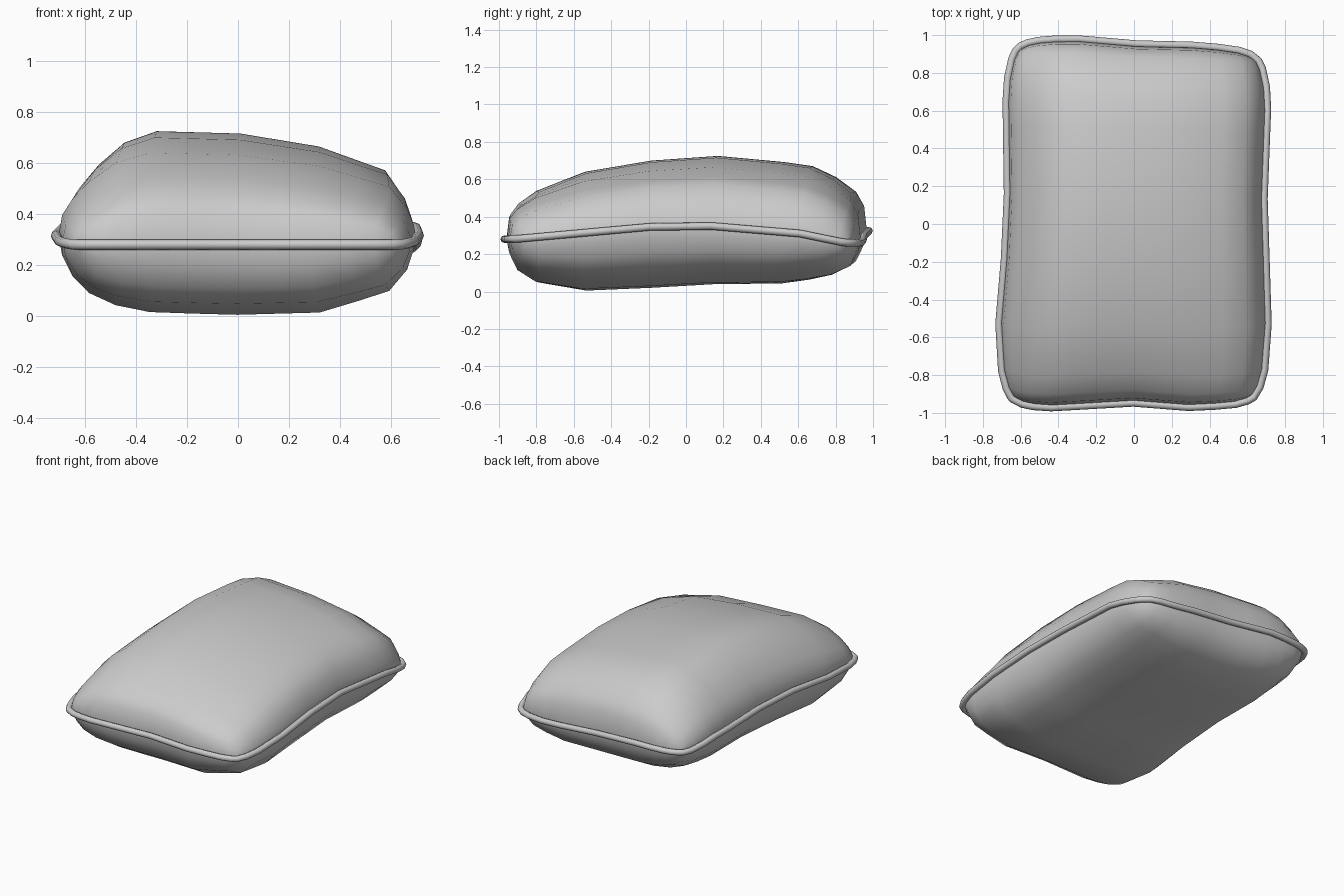
import bpy
import bmesh

old_cube = bpy.data.objects.get("Cube")
if old_cube:
    bpy.data.objects.remove(old_cube, do_unlink=True)


def table(points):
    """Return a piecewise linear function through the given points."""
    def evaluate(t):
        for (t_low, low), (t_high, high) in zip(points, points[1:]):
            if t <= t_high:
                return low + (high - low) * (t - t_low) / (t_high - t_low)
        return points[-1][1]
    return evaluate


def clamp(value):
    return max(0.0, min(1.0, value))


# Outline of the seam: side edges along the length, end edges across the width
left_edge = table([(-1, -.7), (-.6, -.717), (-.2, -.685), (.2, -.668), (.7, -.677), (1, -.67)])
right_edge = table([(-1, .69), (-.6, .71), (.2, .687), (.7, .707), (1, .705)])
front_edge = table([(-1, -.965), (-.7, -.973), (0, -.947), (.46, -.97), (1, -.955)])
back_edge = table([(-1, .97), (-.55, .982), (0, .952), (.5, .945), (1, .915)])

# Seam height and padding profiles
seam_height = table([(-1, .28), (-.57, .315), (-.2, .345), (.17, .35), (.7, .31), (.97, .26), (1, .26)])
top_across = table([(-1, 0), (-.98, .25), (-.92, .45), (-.83, .65), (-.68, .88), (-.49, 1), (0, .975),
                    (.46, .84), (.85, .59), (.95, .33), (.985, .14), (1, 0)])
top_along = table([(-1, 0), (-.985, .13), (-.94, .185), (-.84, .245), (-.57, .325), (-.2, .355),
                   (.17, .375), (.54, .37), (.7, .36), (.83, .325), (.94, .26), (.985, .17), (1, 0)])
under_across = table([(-1, 0), (-.97, .37), (-.86, .69), (-.7, .87), (-.48, .97), (0, 1),
                      (.48, .97), (.86, .69), (.97, .37), (1, 0)])
under_along = table([(-1, 0), (-.985, .08), (-.94, .175), (-.84, .245), (-.57, .31), (-.2, .325),
                     (.17, .31), (.54, .28), (.7, .25), (.83, .205), (.94, .14), (.985, .06), (1, 0)])

across = [-1, -.98, -.92, -.83, -.68, -.49, -.25, 0, .25, .46, .68, .85, .95, .985, 1]
along = [-1, -.985, -.94, -.84, -.57, -.2, .17, .54, .7, .83, .94, .985, 1]


def cushion_point(u, v, side):
    """Point on the padding; side is 1 for the top and -1 for the underside."""
    x = left_edge(v) + (right_edge(v) - left_edge(v)) * (u + 1) / 2
    y = front_edge(u) + (back_edge(u) - front_edge(u)) * (v + 1) / 2
    # Round the corners
    x *= 1 - .08 * v ** 12
    y *= 1 - .04 * u ** 12
    if side > 0:
        puff = top_across(u) * top_along(v)
    else:
        puff = under_across(u) * under_along(v)
    # The back seam climbs towards one corner
    climb = .065 * clamp((v - .3) / .7) * clamp((.7 - u) / 1.2)
    climb *= 1 - clamp(puff / .3)
    return x, y, seam_height(v) + climb + side * puff


# One fabric colour
fabric = bpy.data.materials.new("grey_fabric")
fabric.use_nodes = True
colour = (.6, .6, .6, 1)
fabric.diffuse_color = colour
fabric.node_tree.nodes["Principled BSDF"].inputs["Base Color"].default_value = colour

# Stuffed body: top and underside grids welded along the seam
bm = bmesh.new()
for side in (1, -1):
    grid = []
    for v in along:
        row = []
        for u in across:
            x, y, z = cushion_point(u, v, side)
            row.append(bm.verts.new((x * .985, y * .988, z)))
        grid.append(row)
    for lower, upper in zip(grid, grid[1:]):
        for i in range(len(across) - 1):
            bm.faces.new((lower[i], lower[i + 1], upper[i + 1], upper[i]))
bmesh.ops.remove_doubles(bm, verts=bm.verts, dist=.0005)
bmesh.ops.recalc_face_normals(bm, faces=bm.faces)
for face in bm.faces:
    face.smooth = True
mesh = bpy.data.meshes.new("cushion_body")
bm.to_mesh(mesh)
bm.free()
mesh.materials.append(fabric)
body = bpy.data.objects.new("cushion_body", mesh)
bpy.context.collection.objects.link(body)

# Piping: round cord following the seam
loop = [(u, -1) for u in across]
loop += [(1, v) for v in along[1:]]
loop += [(u, 1) for u in reversed(across[:-1])]
loop += [(-1, v) for v in reversed(along[1:-1])]
path = []
for u, v in loop:
    point = cushion_point(u, v, 1)
    # Skip crowded points so the cord bends cleanly
    if not path or sum((a - b) ** 2 for a, b in zip(point, path[-1])) > .03 ** 2:
        path.append(point)
curve = bpy.data.curves.new("seam_piping", "CURVE")
curve.dimensions = "3D"
curve.bevel_depth = .02
curve.bevel_resolution = 2
spline = curve.splines.new("POLY")
spline.points.add(len(path) - 1)
for knot, point in zip(spline.points, path):
    knot.co = (*point, 1)
spline.use_cyclic_u = True
curve.materials.append(fabric)
piping = bpy.data.objects.new("seam_piping", curve)
bpy.context.collection.objects.link(piping)
bpy.ops.object.select_all(action="DESELECT")
piping.select_set(True)
bpy.context.view_layer.objects.active = piping
bpy.ops.object.convert(target="MESH")
bpy.ops.object.shade_smooth()
